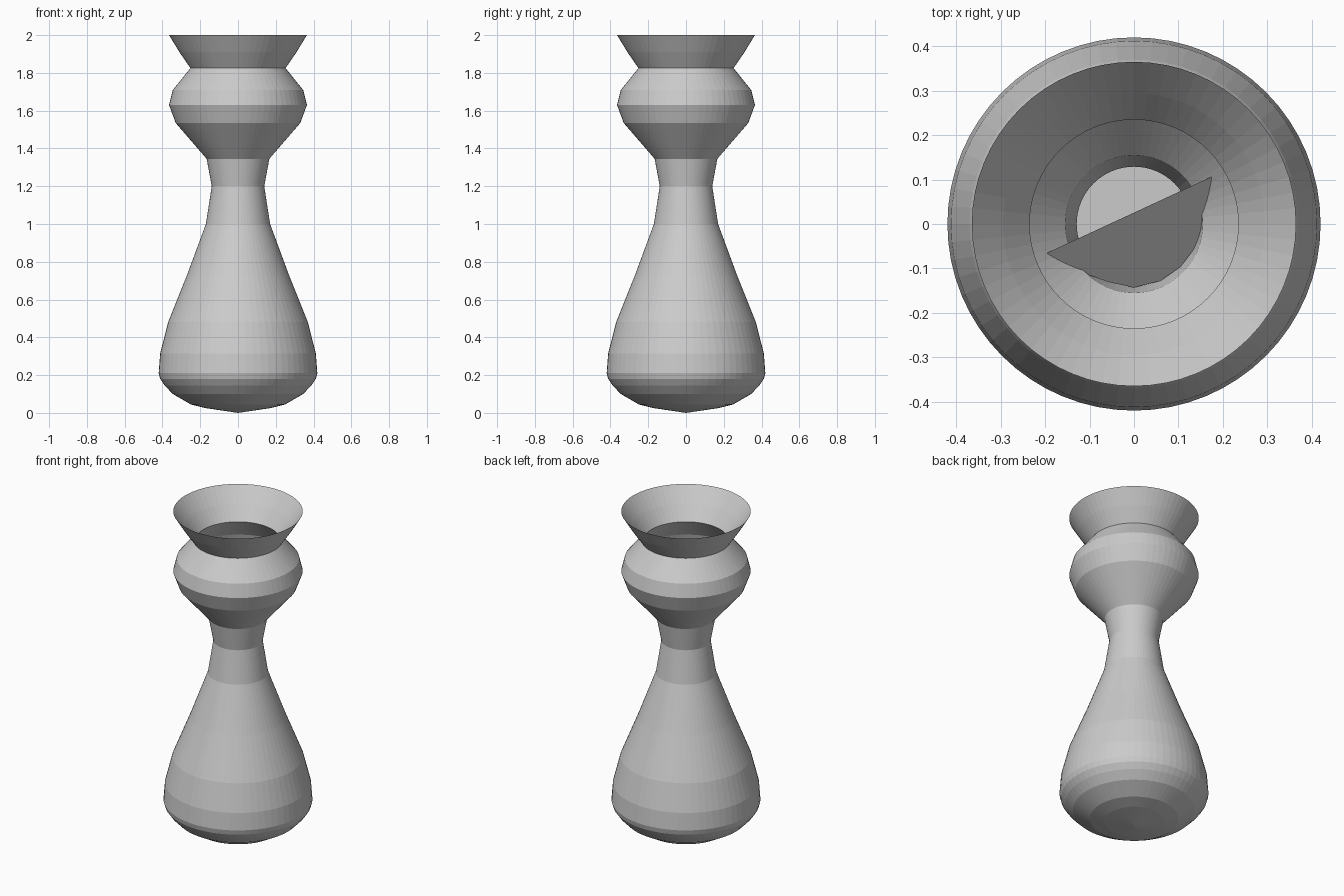
import bpy, bmesh
from math import sin, cos, tau

SEGMENTS = 64


def finish(name, bm):
    mesh = bpy.data.meshes.new(name)
    bm.to_mesh(mesh)
    bm.free()
    obj = bpy.data.objects.new(name, mesh)
    bpy.context.collection.objects.link(obj)
    return obj


def lathe(name, profile):
    """Revolve (radius, height) points around z; radius 0 makes a pole."""
    bm = bmesh.new()
    rings = []
    for r, z in profile:
        n = SEGMENTS if r > 0 else 1
        rings.append([bm.verts.new((r * cos(tau * i / SEGMENTS),
                                    r * sin(tau * i / SEGMENTS), z)) for i in range(n)])
    for a, b in zip(rings, rings[1:]):
        for i in range(SEGMENTS):
            j = (i + 1) % SEGMENTS
            quad = [a[i % len(a)], a[j % len(a)], b[j % len(b)], b[i % len(b)]]
            bm.faces.new(list(dict.fromkeys(quad)))
    bmesh.ops.recalc_face_normals(bm, faces=bm.faces)
    return finish(name, bm)


# Vase: outer wall from base to rim, then a thin inner wall back down to the floor
outer = [(0, 0), (0.17, 0.025), (0.25, 0.045), (0.345, 0.10), (0.388, 0.145),
         (0.412, 0.18), (0.42, 0.21), (0.412, 0.315), (0.37, 0.48), (0.27, 0.73),
         (0.17, 1.0), (0.139, 1.2), (0.166, 1.345), (0.33, 1.535),
         (0.365, 1.63), (0.345, 1.71), (0.30, 1.765), (0.252, 1.825),
         (0.31, 1.91), (0.365, 2.0)]
inner = [(0.295, 1.91), (0.235, 1.825), (0.288, 1.755), (0.332, 1.70),
         (0.35, 1.63), (0.318, 1.54), (0.155, 1.352), (0.129, 1.2),
         (0.158, 1.0), (0.258, 0.73), (0.357, 0.48), (0.398, 0.315),
         (0.405, 0.21), (0.375, 0.15), (0.33, 0.105), (0.24, 0.055),
         (0.17, 0.035), (0, 0.035)]
lathe("vase", outer + inner)

# Slanted flat sliver lodged in the neck
sliver = [(-0.202, -0.068), (-0.16, -0.092), (-0.10, -0.115), (-0.06, -0.130),
          (0.0, -0.143), (0.06, -0.128), (0.105, -0.096), (0.14, -0.05),
          (0.155, 0.0), (0.172, 0.06), (0.178, 0.108)]
bm = bmesh.new()
bm.faces.new([bm.verts.new((x, y, 1.41 - 0.86 * (0.427 * x - 0.904 * y + 0.022)))
              for x, y in sliver])
finish("neck_sliver", bm)
